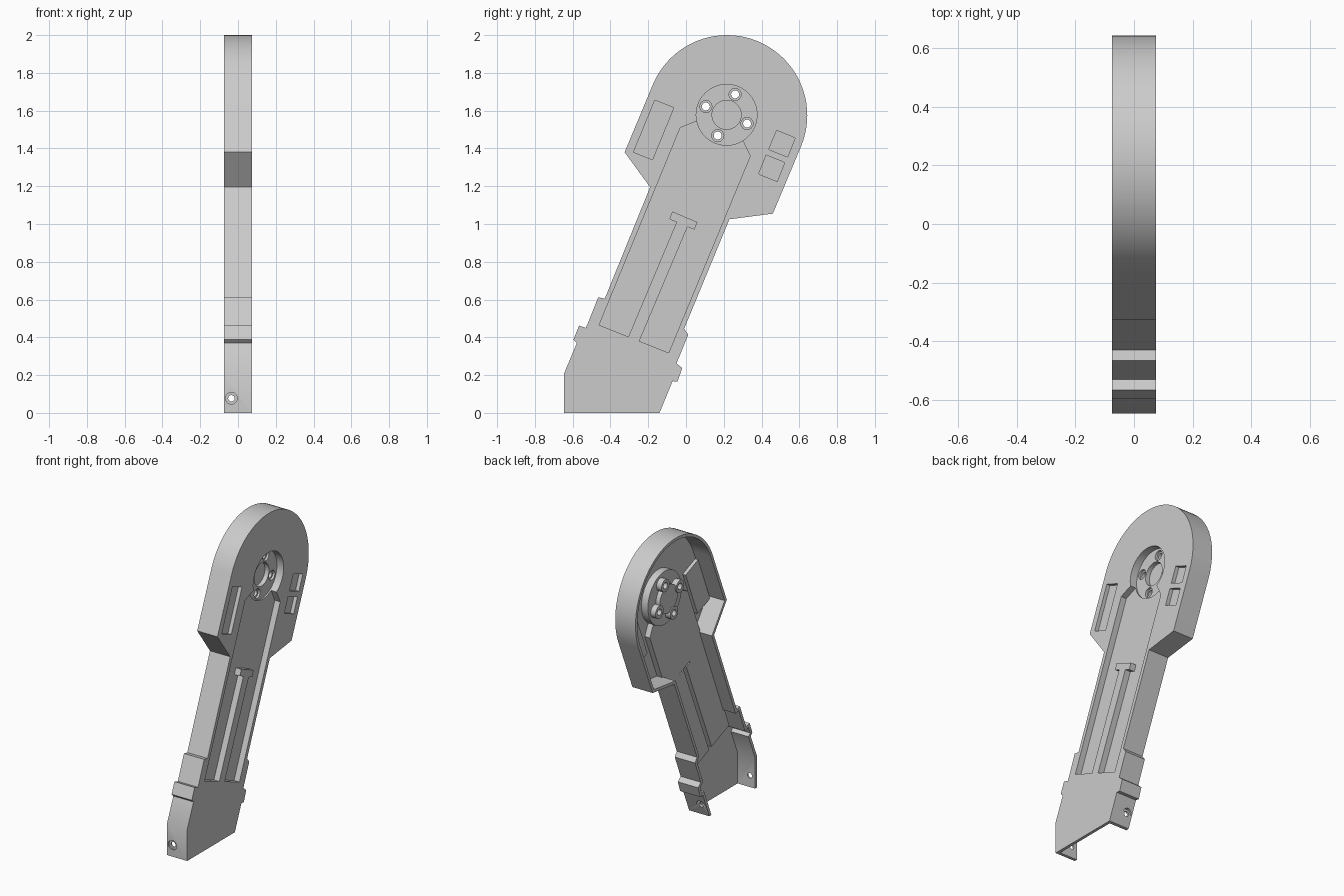
import bpy, bmesh, math
from mathutils import Vector

if "Cube" in bpy.data.objects:
    bpy.data.objects.remove(bpy.data.objects["Cube"])

OUT = 0.075                      # outer face of the cover (+x side)
T = 0.02                         # sheet thickness
HUB = (0.215, 1.578)             # hub centre in (y, z)

grey = bpy.data.materials.new("light_grey")
grey.diffuse_color = (0.6, 0.6, 0.6, 1)
grey.use_nodes = True
grey.node_tree.nodes["Principled BSDF"].inputs["Base Color"].default_value = grey.diffuse_color


def circle(c, r, n=48):
    return [(c[0] + r * math.cos(2 * math.pi * i / n),
             c[1] + r * math.sin(2 * math.pi * i / n)) for i in range(n)]


def offset(pts, d):
    """Mitred polygon offset, positive d grows the shape."""
    p = [Vector(q) for q in pts]
    n = len(p)
    area = sum(p[i - 1].x * p[i].y - p[i].x * p[i - 1].y for i in range(n))
    s = 1 if area > 0 else -1
    res = []
    for i in range(n):
        a = (p[i] - p[i - 1]).normalized()
        b = (p[(i + 1) % n] - p[i]).normalized()
        na, nb = Vector((a.y, -a.x)) * s, Vector((b.y, -b.x)) * s
        res.append(tuple(p[i] + (na + nb) * (d / (1 + na.dot(nb)))))
    return res


def prism(name, pts, a, b, axis="x"):
    """Extrude a 2D profile from a to b along x (profile y,z) or y (profile x,z)."""
    place = (lambda q, h: (h, q[0], q[1])) if axis == "x" else (lambda q, h: (q[0], h, q[1]))
    bm = bmesh.new()
    f = bm.faces.new([bm.verts.new(place(q, a)) for q in pts])
    ext = bmesh.ops.extrude_face_region(bm, geom=[f])
    vec = Vector((b - a, 0, 0)) if axis == "x" else Vector((0, b - a, 0))
    bmesh.ops.translate(bm, vec=vec, verts=[v for v in ext["geom"] if isinstance(v, bmesh.types.BMVert)])
    bmesh.ops.recalc_face_normals(bm, faces=bm.faces)
    me = bpy.data.meshes.new(name)
    bm.to_mesh(me)
    bm.free()
    me.materials.append(grey)
    ob = bpy.data.objects.new(name, me)
    bpy.context.collection.objects.link(ob)
    return ob


def combine(body, tool, op):
    m = body.modifiers.new("bool", "BOOLEAN")
    m.operation, m.object, m.solver = op, tool, "EXACT"
    dg = bpy.context.evaluated_depsgraph_get()
    me = bpy.data.meshes.new_from_object(body.evaluated_get(dg))
    body.modifiers.clear()
    body.data = me
    bpy.data.objects.remove(tool)


# Outline: front edge upwards, round head, rear edge downwards
front = [(-0.645, 0.21), (-0.578, 0.37), (-0.596, 0.388), (-0.566, 0.462), (-0.53, 0.45),
         (-0.465, 0.612), (-0.43, 0.605), (-0.19, 1.195), (-0.325, 1.38)]
head = []
for i in range(41):
    t = math.radians(157.5 - 180 * i / 40)
    head.append((0.217 + 0.425 * math.cos(t), 1.575 + 0.425 * math.sin(t)))
rear = [(0.46, 1.055), (0.23, 1.025), (-0.01, 0.445), (0.012, 0.415), (-0.05, 0.262),
        (-0.02, 0.237), (-0.045, 0.165), (-0.071, 0.168)]
edge = front + head + rear
outline = [(-0.645, 0)] + edge + [(-0.14, 0)]
inside = offset([(-0.645, -0.1)] + edge + [(-0.182, -0.1)], -T)

# Thin cover with a side wall, open at the back and the foot
cover = prism("arm_cover", outline, -OUT, OUT)
combine(cover, prism("cavity", inside, -0.2, OUT - T), "DIFFERENCE")

# Long channel with a T-shaped rail left standing in it
channel = [(-0.46, 0.465), (-0.03, 1.51), (0.06, 1.546), (0.30, 1.442), (0.34, 1.36),
           (-0.092, 0.318), (-0.247, 0.38), (0.008, 0.985), (0.045, 0.97), (0.06, 1.01),
           (-0.072, 1.066), (-0.088, 1.026), (-0.05, 1.01), (-0.305, 0.403)]
pockets = [
    [(-0.165, 1.655), (-0.065, 1.615), (-0.178, 1.34), (-0.278, 1.38)],
    [(0.48, 1.495), (0.578, 1.455), (0.538, 1.355), (0.438, 1.395)],
    [(0.425, 1.365), (0.522, 1.325), (0.483, 1.225), (0.385, 1.265)]]
screws = [(0.105, 1.622), (0.26, 1.686), (0.323, 1.532), (0.168, 1.468)]

# (profile, depth of the sunk floor)
sunk = [(channel, 0.04)] + [(p, 0.025) for p in pockets]
sunk += [(circle(HUB, 0.161, 64), 0.05), (circle(HUB, 0.077), 0.08)]

# Backing behind every sunk area, then the screw bosses
for profile, depth in sunk:
    combine(cover, prism("backing", offset(profile, 0.017), OUT - depth - 0.018, OUT - 0.009), "UNION")
for s in screws:
    combine(cover, prism("boss", circle(s, 0.042, 24), -0.03, 0.016), "UNION")

# Sink the areas from the outer face
for profile, depth in sunk:
    combine(cover, prism("sink", profile, OUT - depth, 0.2), "DIFFERENCE")

# Stepped screw holes through the hub
for s in screws:
    combine(cover, prism("hole", circle(s, 0.021, 24), -0.2, 0.2), "DIFFERENCE")
    combine(cover, prism("counterbore", circle(s, 0.032, 24), 0.01, 0.2), "DIFFERENCE")

# Fixing holes through both foot flanges
foot = (-0.035, 0.077)
combine(cover, prism("foot_hole", circle(foot, 0.017, 24), -1, 0.2, "y"), "DIFFERENCE")
combine(cover, prism("front_counterbore", circle(foot, 0.031, 24), -1, -0.635, "y"), "DIFFERENCE")
combine(cover, prism("rear_counterbore", circle(foot, 0.031, 24), -0.112, 0.2, "y"), "DIFFERENCE")

bpy.context.view_layer.objects.active = cover
cover.select_set(True)
bpy.ops.object.shade_smooth_by_angle(angle=math.radians(30))
